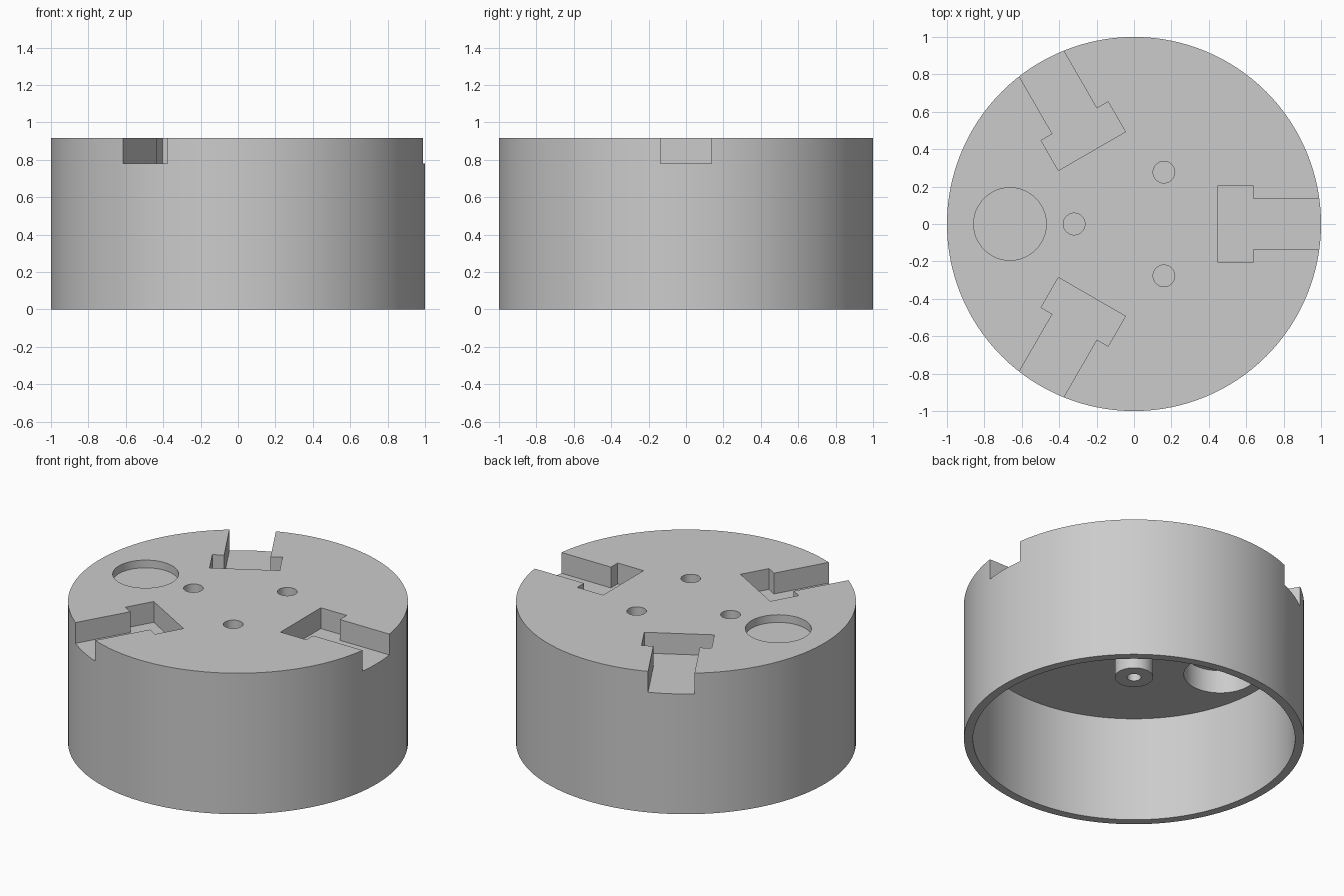
import bpy
import bmesh
import math
from mathutils import Matrix, Vector

cube = bpy.data.objects.get("Cube")
if cube:
    bpy.data.objects.remove(cube, do_unlink=True)

TOP = 0.915          # upper face
CEILING = 0.685      # underside of the top plate
SLOT_FLOOR = 0.78
OVER = 0.1           # how far cutters overshoot

grey = bpy.data.materials.new("plain_grey")
grey.use_nodes = True
grey.diffuse_color = (0.6, 0.6, 0.6, 1)
grey.node_tree.nodes["Principled BSDF"].inputs["Base Color"].default_value = (0.6, 0.6, 0.6, 1)


def prism(name, outline, z0, z1):
    """Extrude a flat outline from z0 to z1."""
    bm = bmesh.new()
    face = bm.faces.new([bm.verts.new((x, y, z0)) for x, y in outline])
    moved = bmesh.ops.extrude_face_region(bm, geom=[face])["geom"]
    verts = [v for v in moved if isinstance(v, bmesh.types.BMVert)]
    bmesh.ops.translate(bm, verts=verts, vec=(0, 0, z1 - z0))
    bmesh.ops.recalc_face_normals(bm, faces=bm.faces)
    mesh = bpy.data.meshes.new(name)
    bm.to_mesh(mesh)
    bm.free()
    mesh.materials.append(grey)
    obj = bpy.data.objects.new(name, mesh)
    bpy.context.collection.objects.link(obj)
    return obj


def cylinder(name, x, y, radius, z0, z1, sides=48):
    angles = [2 * math.pi * i / sides for i in range(sides)]
    ring = [(x + radius * math.cos(a), y + radius * math.sin(a)) for a in angles]
    return prism(name, ring, z0, z1)


def select_only(obj):
    bpy.ops.object.select_all(action="DESELECT")
    obj.select_set(True)
    bpy.context.view_layer.objects.active = obj


def cut(target, cutter):
    """Subtract the cutter and throw it away."""
    mod = target.modifiers.new("cut", "BOOLEAN")
    mod.operation = "DIFFERENCE"
    mod.solver = "EXACT"
    mod.object = cutter
    select_only(target)
    bpy.ops.object.modifier_apply(modifier=mod.name)
    bpy.data.objects.remove(cutter, do_unlink=True)


# Round housing, hollow from below
housing = cylinder("housing", 0, 0, 1.0, 0, TOP, 128)
cut(housing, cylinder("cavity", 0, 0, 0.947, -OVER, CEILING, 128))

# Three T-shaped slots open at the rim, with a small blind hole opposite each
half_t = [(1.2, 0.137), (0.635, 0.137), (0.635, 0.207), (0.45, 0.207)]
t_shape = half_t + [(x, -y) for x, y in reversed(half_t)]
for i in range(3):
    turn = Matrix.Rotation(i * 2 * math.pi / 3, 2)
    outline = [turn @ Vector(p) for p in t_shape]
    cut(housing, prism("slot", outline, SLOT_FLOOR, TOP + OVER))
    hx, hy = turn @ Vector((-0.32, 0))
    cut(housing, cylinder("small_hole", hx, hy, 0.058, SLOT_FLOOR, TOP + OVER))

# Wide shallow recess above, matched by a recess in the ceiling
cut(housing, cylinder("upper_recess", -0.663, 0, 0.194, TOP - 0.05, TOP + OVER, 64))
cut(housing, cylinder("lower_recess", -0.663, 0, 0.215, CEILING - OVER, TOP - 0.08, 64))

# Central boss hanging from the ceiling, with a blind bore
boss = cylinder("centre_boss", 0, 0, 0.113, 0.42, CEILING + 0.02)
cut(boss, cylinder("bore", 0, 0, 0.041, 0.42 - OVER, CEILING))

for obj in (housing, boss):
    select_only(obj)
    bpy.ops.object.shade_smooth_by_angle(angle=math.radians(30))
